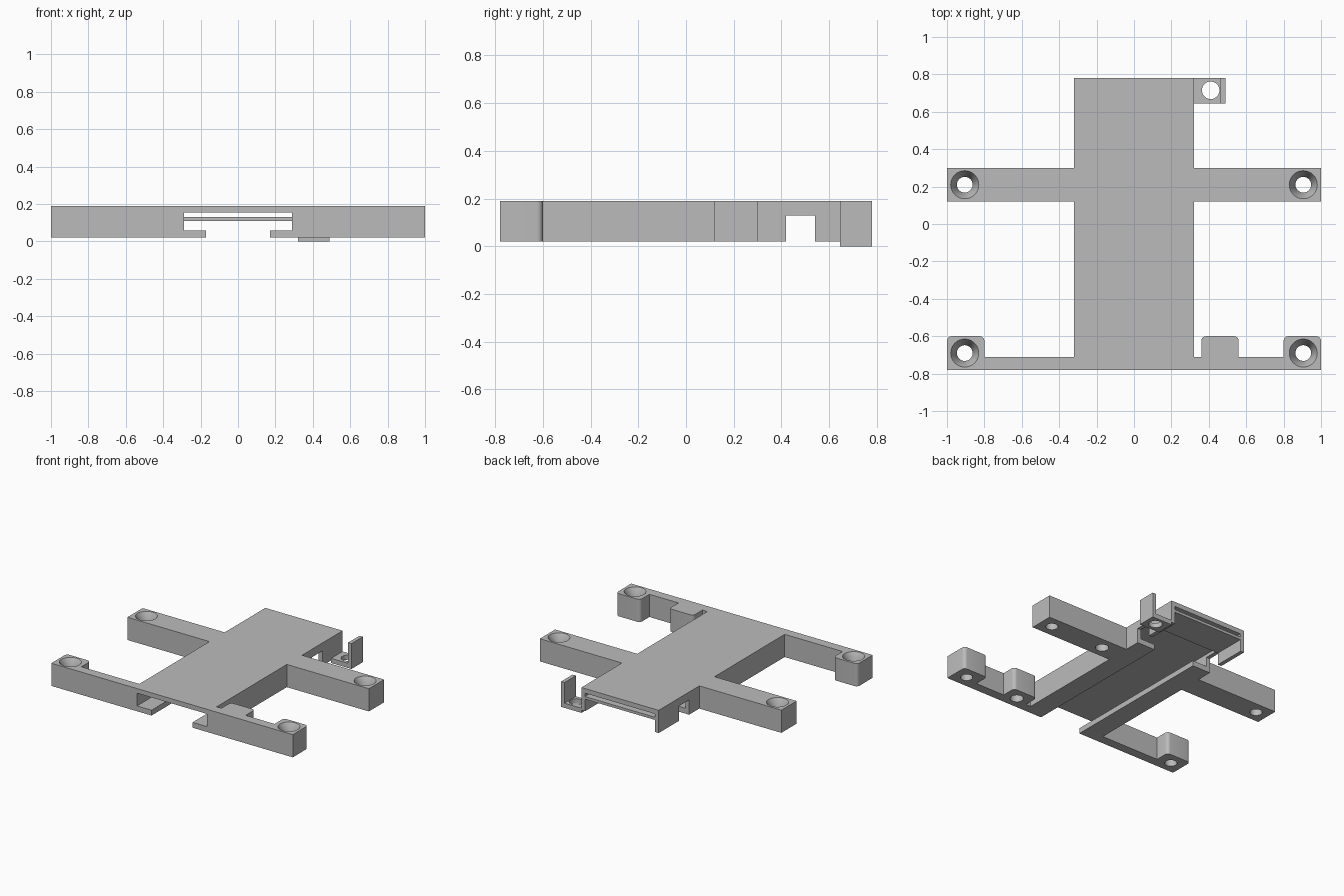
import bpy
import bmesh
from math import radians

if "Cube" in bpy.data.objects:
    bpy.data.objects.remove(bpy.data.objects["Cube"])

grey = bpy.data.materials.new("plain_grey")
grey.use_nodes = True
colour = (0.5, 0.5, 0.5, 1)
grey.diffuse_color = colour
grey.node_tree.nodes["Principled BSDF"].inputs["Base Color"].default_value = colour

BOTTOM, TOP = 0.02, 0.19


def finish(bm, name):
    bmesh.ops.recalc_face_normals(bm, faces=bm.faces)
    mesh = bpy.data.meshes.new(name)
    bm.to_mesh(mesh)
    bm.free()
    mesh.materials.append(grey)
    ob = bpy.data.objects.new(name, mesh)
    bpy.context.collection.objects.link(ob)
    return ob


def extrude_up(bm, outline, z0, z1):
    face = bm.faces.new([bm.verts.new((x, y, z0)) for x, y in outline])
    new = bmesh.ops.extrude_face_region(bm, geom=[face])["geom"]
    verts = [v for v in new if isinstance(v, bmesh.types.BMVert)]
    bmesh.ops.translate(bm, verts=verts, vec=(0, 0, z1 - z0))


def box(name, x, y, z):
    bm = bmesh.new()
    extrude_up(bm, [(x[0], y[0]), (x[1], y[0]), (x[1], y[1]), (x[0], y[1])], *z)
    return finish(bm, name)


def revolve(name, x, y, profile):
    """Solid of revolution from (radius, height) pairs."""
    bm = bmesh.new()
    points = [(0, profile[0][1])] + profile + [(0, profile[-1][1])]
    verts = [bm.verts.new((x + r, y, z)) for r, z in points]
    edges = [bm.edges.new(pair) for pair in zip(verts, verts[1:])]
    bmesh.ops.spin(bm, geom=verts + edges, cent=(x, y, 0), axis=(0, 0, 1),
                   angle=radians(360), steps=40, use_duplicate=False)
    bmesh.ops.remove_doubles(bm, verts=bm.verts, dist=0.0001)
    return finish(bm, name)


def cut(target, cutters):
    bpy.context.view_layer.objects.active = target
    for cutter in cutters:
        cutter.hide_render = True
        mod = target.modifiers.new("cut", "BOOLEAN")
        mod.operation = "DIFFERENCE"
        mod.solver = "EXACT"
        mod.object = cutter
        bpy.ops.object.modifier_apply(modifier=mod.name)
        bpy.data.objects.remove(cutter)


def smooth(ob):
    bpy.ops.object.select_all(action="DESELECT")
    ob.select_set(True)
    bpy.context.view_layer.objects.active = ob
    bpy.ops.object.shade_smooth_by_angle(angle=radians(30))


# Frame outline: body, two arms, front rail, corner pads and one inner pad
FRONT, RAIL, PAD, BACK = -0.78, -0.71, -0.60, 0.78
ARM0, ARM1, BODY = 0.12, 0.30, 0.32
right_half = [(1, FRONT), (1, PAD), (0.8, PAD), (0.8, RAIL),
              (0.56, RAIL), (0.56, PAD), (0.36, PAD), (0.36, RAIL),
              (BODY, RAIL), (BODY, ARM0), (1, ARM0), (1, ARM1),
              (BODY, ARM1), (BODY, BACK)]
plain_side = [p for p in right_half if not 0.35 < p[0] < 0.6]
plain_side = [p for p in plain_side if p != (BODY, RAIL)]
left_half = [(-x, y) for x, y in reversed(plain_side)]
left_half.insert(left_half.index((-0.8, RAIL)), (-BODY, RAIL))

bm = bmesh.new()
extrude_up(bm, right_half + left_half, BOTTOM, TOP)
pad_corners = [e for e in bm.edges
               if all(abs(v.co.y - PAD) < 0.001 for v in e.verts)
               and abs(e.verts[0].co.z - e.verts[1].co.z) > 0.1]
bmesh.ops.bevel(bm, geom=pad_corners, offset=0.025, segments=6,
                profile=0.5, affect="EDGES")
frame = finish(bm, "frame")

# Channel under the body, with lips that stop at the side notch
cutters = [
    box("channel_cutter", (-0.29, 0.29), (-1, 1), (0.06, 0.155)),
    box("lip_gap_cutter", (-0.17, 0.17), (-1, 1), (-0.1, 0.1)),
    box("rear_cutter", (-0.29, 0.29), (0.42, 1), (-0.1, 0.1)),
    box("notch_cutter", (-0.4, 0.4), (0.42, 0.54), (-0.1, 0.13)),
]

# Countersunk screw holes, and blind holes on the left side
screw = [(0.042, -0.1), (0.042, 0.13), (0.075, TOP), (0.075, 0.3)]
for y in (-0.69, 0.21):
    for x in (-0.905, 0.905):
        cutters.append(revolve("screw_cutter", x, y, screw))
    cutters.append(revolve("blind_cutter", 0.46, y, [(0.045, -0.1), (0.045, 0.13)]))
cut(frame, cutters)
smooth(frame)

# Thin shelf below the rear slot
box("rear_shelf", (-0.29, 0.29), (0.54, BACK), (0.11, 0.13))

# Side bracket with a hole and an upright fin
bracket = box("bracket_base", (BODY, 0.488), (0.645, BACK), (0, 0.035))
cut(bracket, [revolve("bracket_cutter", 0.41, 0.715, [(0.047, -0.1), (0.047, 0.1)])])
smooth(bracket)
box("bracket_fin", (0.46, 0.488), (0.645, BACK), (0.035, TOP))
